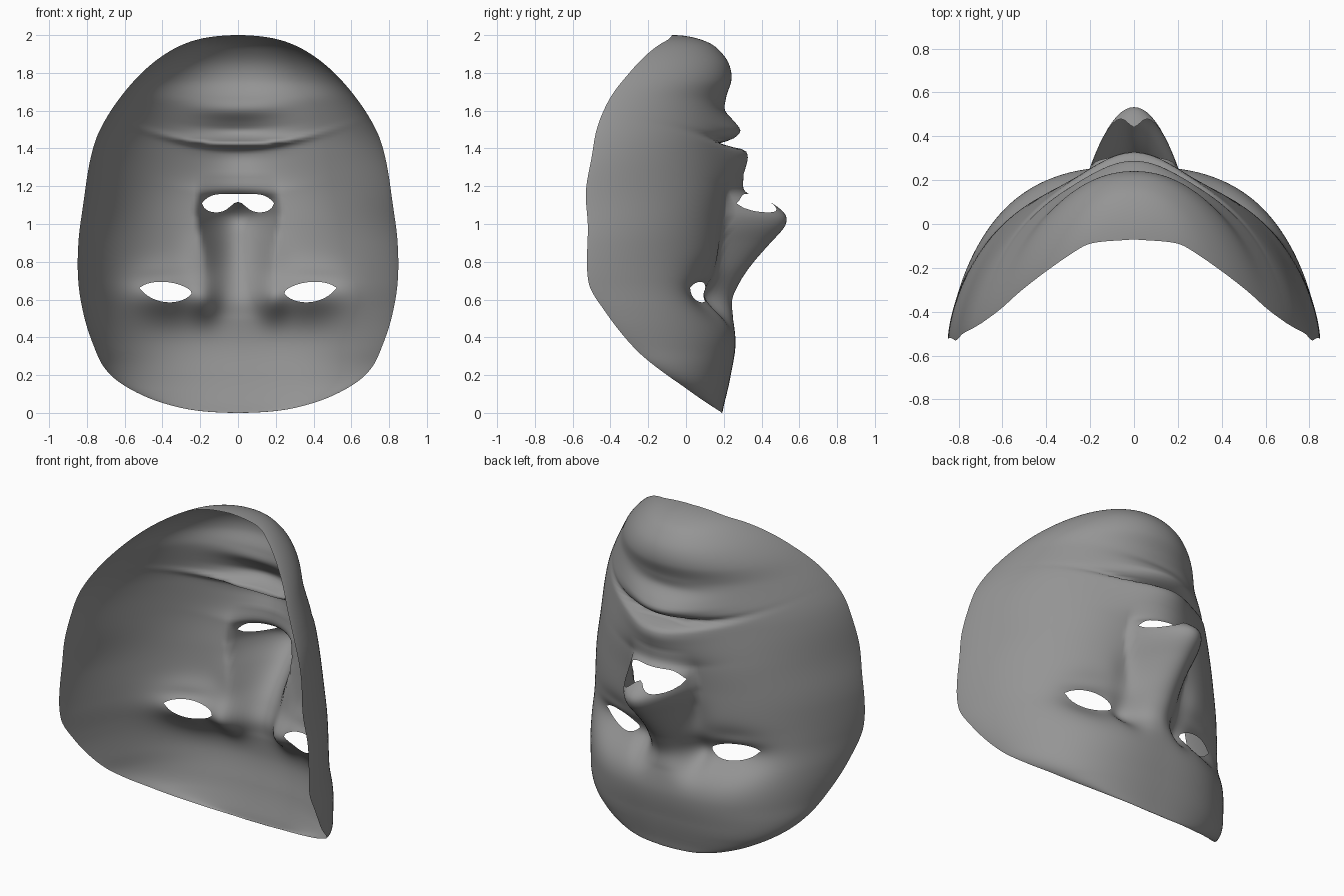
import bpy, bmesh, math
from math import exp, pi

cube = bpy.data.objects.get("Cube")
if cube:
    bpy.data.objects.remove(cube)

ROWS, COLS = 200, 130


def angle(z):
    return math.acos(max(-1, min(1, 1 - z)))


def curve(points):
    """Smooth function of height through (height, value) points."""
    ts = [angle(z) for z, _ in points]
    vs = [v for _, v in points]
    n = len(ts)
    slopes = []
    for i in range(n):
        a, b = max(i - 1, 0), min(i + 1, n - 1)
        slopes.append((vs[b] - vs[a]) / (ts[b] - ts[a]))

    def f(z):
        t = angle(z)
        if t <= ts[0]:
            return vs[0]
        for i in range(n - 1):
            if t <= ts[i + 1]:
                h = ts[i + 1] - ts[i]
                k = (t - ts[i]) / h
                return ((2*k**3 - 3*k*k + 1) * vs[i] + (k**3 - 2*k*k + k) * h * slopes[i]
                        + (3*k*k - 2*k**3) * vs[i + 1] + (k**3 - k*k) * h * slopes[i + 1])
        return vs[-1]
    return f


# Outline half width, rim depth and smooth centre line of the mask
half_width = curve([(0, 0), (.01, .2), (.05, .39), (.1, .52), (.175, .645), (.25, .715), (.345, .76),
                    (.5, .812), (.69, .845), (.9, .845), (1.1, .82), (1.35, .78), (1.5, .73),
                    (1.7, .6), (1.89, .4), (1.98, .2), (2, 0)])
rim = curve([(0, .19), (.01, .177), (.05, .115), (.13, 0), (.2, -.1), (.33, -.26), (.54, -.43),
             (.69, -.515), (1, -.52), (1.17, -.53), (1.35, -.5), (1.51, -.47), (1.67, -.4),
             (1.8, -.3), (1.95, -.14), (1.98, -.09), (2, -.07)])
centre = curve([(0, .19), (.05, .203), (.2, .237), (.36, .262), (.5, .25), (.65, .225), (.8, .205),
                (1, .215), (1.2, .24), (1.42, .235), (1.65, .21), (1.76, .24), (1.84, .23),
                (1.91, .185), (1.96, .12), (2, -.07)])
fullness = curve([(0, 2.4), (.5, 2.75), (1, 2.5), (1.4, 2.1), (2, 2.2)])
# Nose height, half width and roundness, then lip relief
nose_height = curve([(.5, 0), (.6, .015), (.7, .075), (.8, .155), (.9, .24), (.98, .305), (1.03, .315),
                     (1.07, .285), (1.12, .205), (1.16, .09), (1.2, .03), (1.26, 0)])
nose_width = curve([(.5, .17), (.7, .18), (.9, .2), (1, .215), (1.06, .22), (1.26, .2)])
nose_sharpness = curve([(.5, 2), (.8, 1.7), (1.03, 1), (1.26, 1)])
lips = curve([(1.16, 0), (1.22, .045), (1.3, .075), (1.36, .088), (1.4, .065), (1.42, -.01),
              (1.445, .015), (1.49, .06), (1.53, .045), (1.6, -.005), (1.66, 0)])


def blob(x, z, cx, cz, rx, rz):
    return exp(-((x - cx) / rx) ** 2 - ((z - cz) / rz) ** 2)


def depth(x, z, t):
    a = abs(x)
    r = rim(z)
    y = r + (centre(z) - r) * max(0, 1 - t ** fullness(z)) ** .64
    n = a / nose_width(z)
    if n < 1:
        y += nose_height(z) * (1 - n * n) ** nose_sharpness(z)
    # lips that curve towards the corners of the mouth
    bent = z - .3 * a * a
    y += lips(bent) * exp(-(a / .23) ** 2)
    y -= .05 * blob(a, bent, 0, 1.422, .33, .02)
    # eye sockets, lids and folds beside the nose
    y -= .08 * blob(a, z, .18, .60, .08, .10)
    y -= .12 * blob(a, z, .38, .63, .2, .125)
    y += .02 * blob(a, z, .40, .71, .12, .04)
    y -= .02 * blob(a, z, .2, .82, .08, .14)
    return y


# Openings: positive inside, negative outside
def eye_opening(x, z):
    u = (abs(x) - .38) / .137
    bulge = max(0, 1 - u * u) ** .7
    mid = .65 + .012 * u
    return min(z - mid + .064 * bulge, mid + .043 * bulge - z)


def nostril_opening(x, z):
    u = abs(x) / .192
    top = 1.16 - .05 * u ** 5
    low = 1.06 + .057 * exp(-(x / .055) ** 2) + .045 * u ** 8
    return min(z - low, top - z)


def opening(co):
    return nostril_opening(co.x, co.z) if co.z > .9 else eye_opening(co.x, co.z)


# Mask surface as a grid of rows
bm = bmesh.new()
grid = []
for i in range(ROWS + 1):
    z = 1 - math.cos(pi * i / ROWS)
    w = max(0, half_width(z))
    row = []
    for j in range(COLS + 1):
        s = math.sin(pi * (j / COLS - .5))
        row.append(bm.verts.new((w * s, depth(w * s, z, abs(s)), z)))
    grid.append(row)
for lower, upper in zip(grid, grid[1:]):
    for j in range(COLS):
        bm.faces.new((upper[j], upper[j + 1], lower[j + 1], lower[j]))
bmesh.ops.remove_doubles(bm, verts=bm.verts, dist=.0004)

# Cut the eyes and nostrils cleanly along their outlines
level = {v: opening(v.co) for v in bm.verts}
border = []
for e in list(bm.edges):
    a, b = e.verts
    if (level[a] > 0) != (level[b] > 0):
        share = level[a] / (level[a] - level[b])
        border.append(bmesh.utils.edge_split(e, a, max(.02, min(.98, share)))[1])
bmesh.ops.connect_verts(bm, verts=border)
inside = [f for f in bm.faces if any(level.get(v, 0) > 0 for v in f.verts)]
bmesh.ops.delete(bm, geom=inside, context='FACES')

mesh = bpy.data.meshes.new("face_mask")
bm.to_mesh(mesh)
bm.free()
mask = bpy.data.objects.new("face_mask", mesh)
bpy.context.collection.objects.link(mask)
for p in mesh.polygons:
    p.use_smooth = True

# Plain grey material
grey = bpy.data.materials.new("mid_grey")
grey.use_nodes = True
colour = (.3, .3, .3, 1)
grey.diffuse_color = colour
grey.node_tree.nodes["Principled BSDF"].inputs["Base Color"].default_value = colour
mesh.materials.append(grey)
